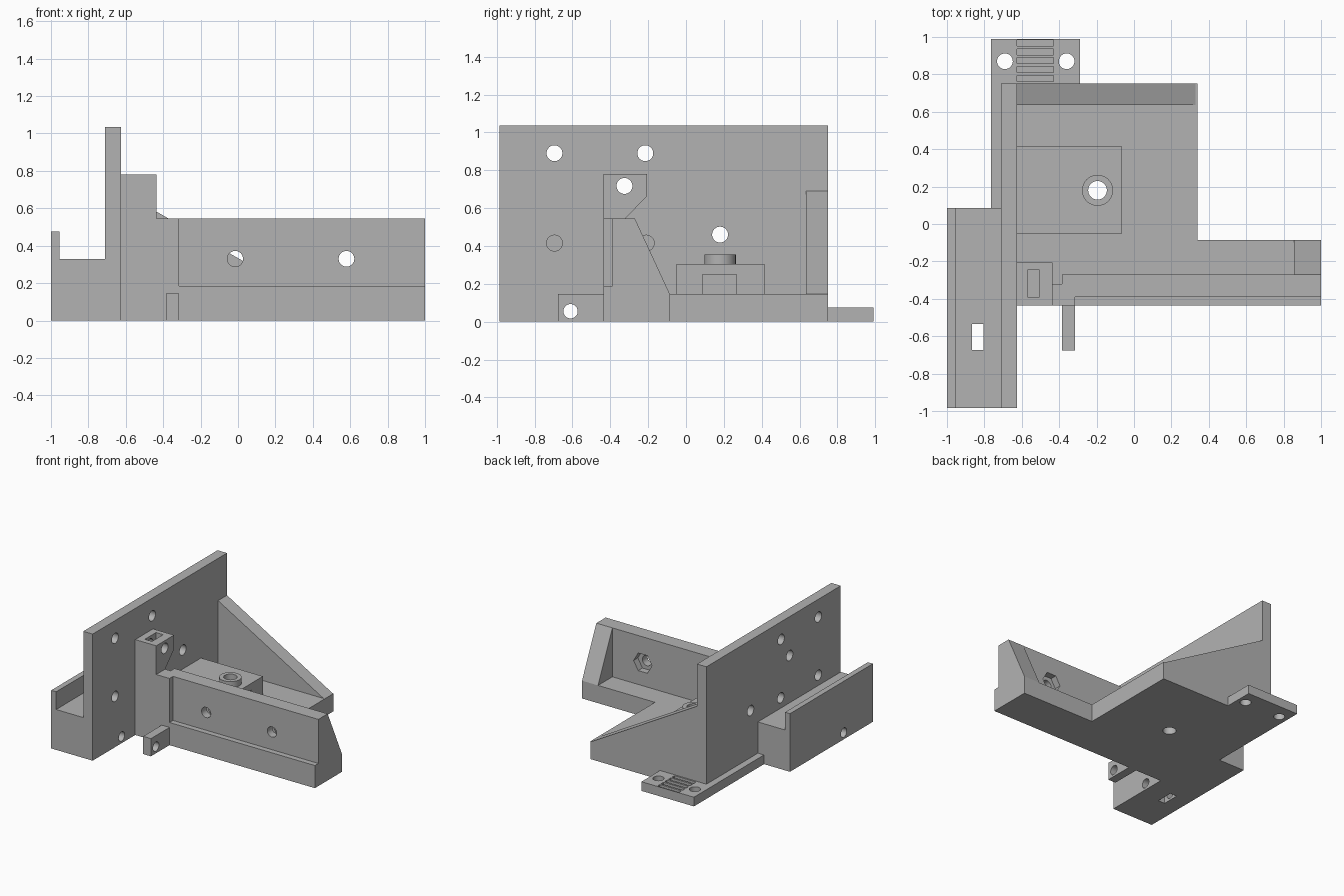
import bpy, bmesh, math
from mathutils import Vector

if "Cube" in bpy.data.objects:
    bpy.data.objects.remove(bpy.data.objects["Cube"])

grey = bpy.data.materials.new("plain grey")
grey.use_nodes = True
grey.diffuse_color = (0.45, 0.45, 0.45, 1)
grey.node_tree.nodes["Principled BSDF"].inputs["Base Color"].default_value = grey.diffuse_color

# Each axis maps a flat outline (u, v) and a depth w to x, y, z
AXES = {
    "x": lambda u, v, w: (w, u, v),
    "y": lambda u, v, w: (u, w, v),
    "z": lambda u, v, w: (u, v, w),
}


def prism(name, axis, outline, lo, hi):
    """Extrude a flat outline along an axis from lo to hi."""
    bm = bmesh.new()
    place = AXES[axis]
    face = bm.faces.new([bm.verts.new(place(u, v, lo)) for u, v in outline])
    out = bmesh.ops.extrude_face_region(bm, geom=[face])
    moved = [g for g in out["geom"] if isinstance(g, bmesh.types.BMVert)]
    bmesh.ops.translate(bm, verts=moved, vec=Vector(place(0, 0, hi - lo)))
    bmesh.ops.recalc_face_normals(bm, faces=bm.faces)
    mesh = bpy.data.meshes.new(name)
    bm.to_mesh(mesh)
    bm.free()
    mesh.materials.append(grey)
    obj = bpy.data.objects.new(name, mesh)
    bpy.context.collection.objects.link(obj)
    return obj


def box(name, x, y, z):
    rect = [(x[0], y[0]), (x[1], y[0]), (x[1], y[1]), (x[0], y[1])]
    return prism(name, "z", rect, *z)


def rod(name, axis, u, v, r, lo, hi, sides=32):
    ring = [(u + r * math.cos(math.tau * i / sides), v + r * math.sin(math.tau * i / sides))
            for i in range(sides)]
    return prism(name, axis, ring, lo, hi)


def cut(part, cutters):
    """Subtract the cutters from a part and keep the plain result."""
    for c in cutters:
        mod = part.modifiers.new("cut", "BOOLEAN")
        mod.operation, mod.solver, mod.object = "DIFFERENCE", "EXACT", c
    bpy.context.view_layer.update()
    graph = bpy.context.evaluated_depsgraph_get()
    mesh = bpy.data.meshes.new_from_object(part.evaluated_get(graph))
    part.modifiers.clear()
    part.data = mesh


helpers = []


def tool(obj):
    obj.hide_render = True
    helpers.append(obj)
    return obj


# Upright plate and the channel beside it
plate = box("upright_plate", (-0.71, -0.625), (-0.985, 0.75), (0, 1.035))
rail = prism("side_channel", "y", [(-1, 0), (-0.71, 0), (-0.71, 0.33), (-0.955, 0.33),
                                   (-0.955, 0.475), (-1, 0.475)], -0.985, 0.085)

# Floor slab
floor = prism("floor_slab", "z", [(-0.625, -0.32), (-0.385, -0.32), (-0.385, -0.27), (1, -0.27),
                                  (1, -0.085), (0.34, -0.085), (0.34, 0.75), (-0.625, 0.75)],
              0, 0.145)

# Front wall with a stepped face, its thick inner end and its outer end gusset
wall = prism("front_wall", "x", [(-0.435, 0), (-0.27, 0), (-0.27, 0.545), (-0.39, 0.545),
                                 (-0.39, 0.185), (-0.435, 0.185)], -0.315, 1)
prism("wall_inner_end", "z", [(-0.435, -0.435), (-0.315, -0.435), (-0.315, -0.27),
                              (-0.385, -0.27), (-0.385, -0.32), (-0.435, -0.32)], 0, 0.545)
prism("wall_end_gusset", "x", [(-0.27, 0.145), (-0.085, 0.145), (-0.27, 0.545)], 0.855, 1)

# Post with an overhanging head, and the small lug in front
post = prism("post", "x", [(-0.435, 0), (-0.32, 0), (-0.32, 0.545), (-0.205, 0.665),
                           (-0.205, 0.78), (-0.435, 0.78)], -0.625, -0.435)
lug = box("front_lug", (-0.385, -0.315), (-0.675, -0.435), (0, 0.145))

# Back gusset between plate and floor
prism("back_gusset", "y", [(-0.625, 0.145), (0.33, 0.145), (-0.625, 0.69)], 0.635, 0.75)

# Raised block with a round boss
block = box("raised_block", (-0.625, -0.065), (-0.05, 0.415), (0.145, 0.305))
boss = rod("boss", "z", -0.195, 0.18, 0.083, 0.305, 0.355)

# Rear tab with a strip running along the plate
tab = prism("rear_tab", "z", [(-0.765, 0.085), (-0.71, 0.085), (-0.71, 0.75), (-0.29, 0.75),
                              (-0.29, 0.99), (-0.765, 0.99)], 0, 0.075)

# Holes through the plate
plate_holes = [tool(rod("plate_hole", "x", y, z, 0.042, -0.8, -0.55))
               for y, z in [(-0.695, 0.89), (-0.215, 0.89), (0.18, 0.46),
                            (-0.695, 0.415), (-0.21, 0.415)]]
post_hole = tool(rod("post_hole", "x", -0.325, 0.717, 0.042, -0.8, -0.3))
low_hole = tool(rod("low_hole", "x", -0.61, 0.055, 0.038, -1.1, -0.2))
cut(plate, plate_holes + [post_hole, low_hole])
cut(lug, [low_hole])

# Nut slots in channel and post
cut(rail, [low_hole, tool(box("channel_slot", (-0.865, -0.805), (-0.675, -0.535), (-0.1, 0.5)))])
cut(post, [post_hole, tool(box("post_slot", (-0.57, -0.505), (-0.39, -0.245), (0.64, 0.9)))])

# Wall holes with hexagonal nut recesses behind
wall_cuts = []
for x in (-0.015, 0.58):
    wall_cuts.append(tool(rod("wall_hole", "y", x, 0.33, 0.042, -0.6, -0.2)))
    wall_cuts.append(tool(rod("nut_recess", "y", x, 0.33, 0.083, -0.325, -0.2, 6)))
cut(wall, wall_cuts)

# Vertical bore through boss, block and floor, with a side nut slot
bore = tool(rod("bore", "z", -0.195, 0.18, 0.05, -0.1, 0.5))
nut_slot = tool(box("nut_slot", (-0.29, 0), (0.088, 0.268), (0.144, 0.25)))
cut(block, [nut_slot, bore])
cut(boss, [bore])
cut(floor, [bore])

# Tab holes and the row of belt grooves
tab_cuts = [tool(rod("tab_hole", "z", x, 0.87, 0.042, -0.1, 0.2)) for x in (-0.69, -0.36)]
tab_cuts += [tool(box("belt_groove", (-0.625, -0.43), (y - 0.016, y + 0.016), (0.045, 0.2)))
             for y in (0.778 + 0.0475 * i for i in range(5))]
cut(tab, tab_cuts)

for h in helpers:
    bpy.data.objects.remove(h)

# Smooth the round surfaces and keep flat edges sharp
for obj in (plate, rail, post, lug, wall, block, boss, floor, tab):
    bpy.ops.object.select_all(action="DESELECT")
    obj.select_set(True)
    bpy.context.view_layer.objects.active = obj
    bpy.ops.object.shade_smooth_by_angle(angle=math.radians(30))
